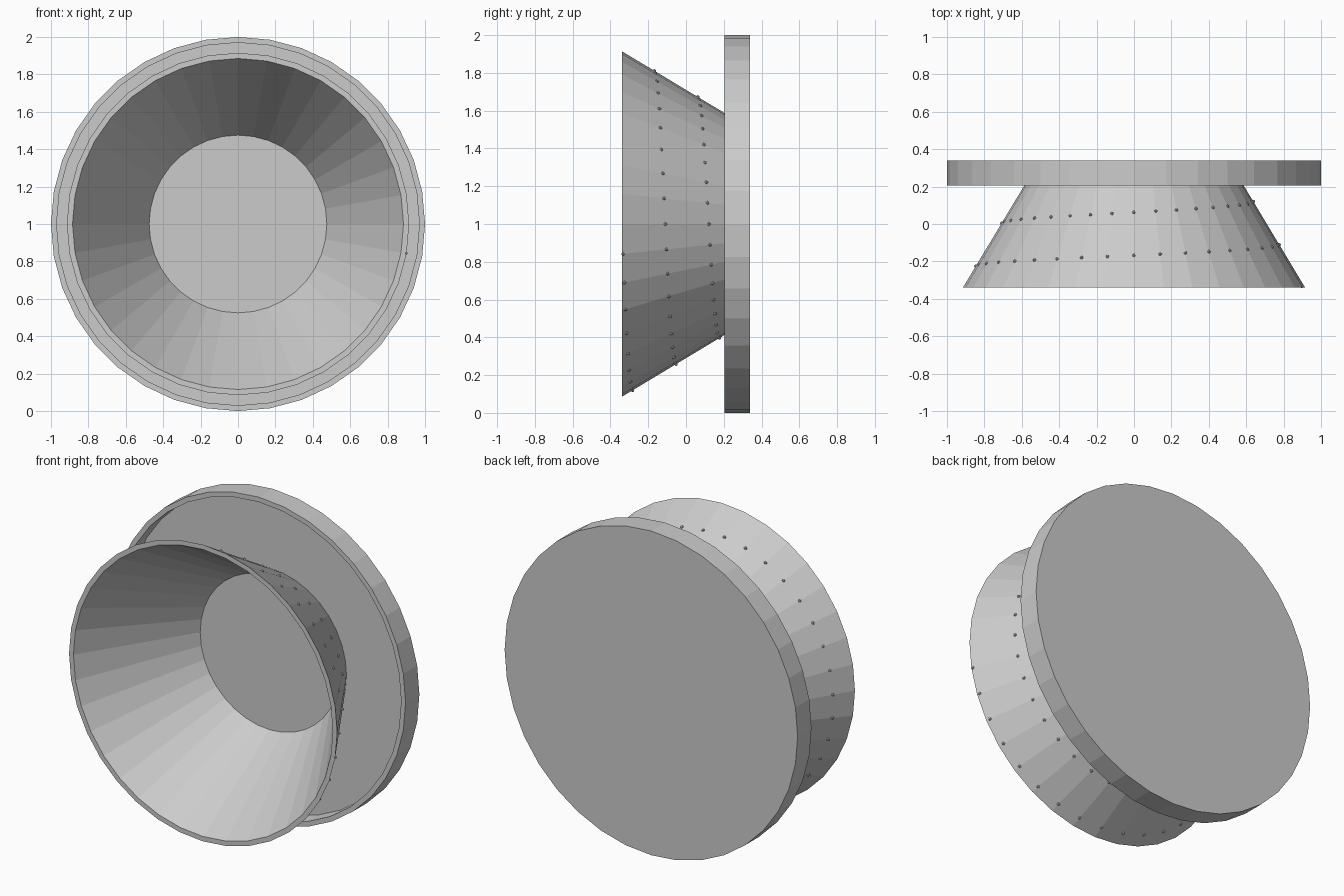
import bpy, bmesh
from math import sin, cos, pi, radians
from mathutils import Matrix

if "Cube" in bpy.data.objects:
    bpy.data.objects.remove(bpy.data.objects["Cube"])

SIDES = 36
FRONT, BACK = -0.34, 0.34
FLOOR, LIP = 0.31, 0.205      # pan floor and pan lip depths
AXIS_Z = 1.0


def finish(bm, name):
    bmesh.ops.recalc_face_normals(bm, faces=bm.faces)
    mesh = bpy.data.meshes.new(name)
    bm.to_mesh(mesh)
    bm.free()
    obj = bpy.data.objects.new(name, mesh)
    bpy.context.collection.objects.link(obj)
    return obj


def lathe(name, profile, closed):
    """Revolve (radius, y) points about the y axis; cap both ends if not closed."""
    bm = bmesh.new()
    rings = []
    for r, y in profile:
        rings.append([bm.verts.new((r * cos(2 * pi * i / SIDES), y,
                                    AXIS_Z + r * sin(2 * pi * i / SIDES)))
                      for i in range(SIDES)])
    pairs = list(zip(rings, rings[1:]))
    if closed:
        pairs.append((rings[-1], rings[0]))
    else:
        bm.faces.new(rings[0])
        bm.faces.new(rings[-1])
    for a, b in pairs:
        for i in range(SIDES):
            j = (i + 1) % SIDES
            bm.faces.new((a[i], a[j], b[j], b[i]))
    return finish(bm, name)


def outer_radius(y):
    return 0.915 - 0.602 * (y - FRONT)


# Shallow round pan: thin lip around a recessed floor
lathe("back_pan", [(1.0, BACK), (1.0, LIP), (0.97, LIP), (0.97, FLOOR)], False)

# Flared hollow cone standing on the pan floor
lathe("flared_cone", [(0.885, FRONT), (0.915, FRONT),
                      (outer_radius(FLOOR), FLOOR), (0.475, FLOOR)], True)

# Tiny studs spiralling around the cone
bm = bmesh.new()
for k in range(1, 97):
    y = FRONT + 0.23 * k / 36
    a = radians(-10 * k)
    r = outer_radius(y)
    bmesh.ops.create_icosphere(
        bm, subdivisions=1, radius=0.01,
        matrix=Matrix.Translation((r * cos(a), y, AXIS_Z + r * sin(a))))
finish(bm, "spiral_studs")
